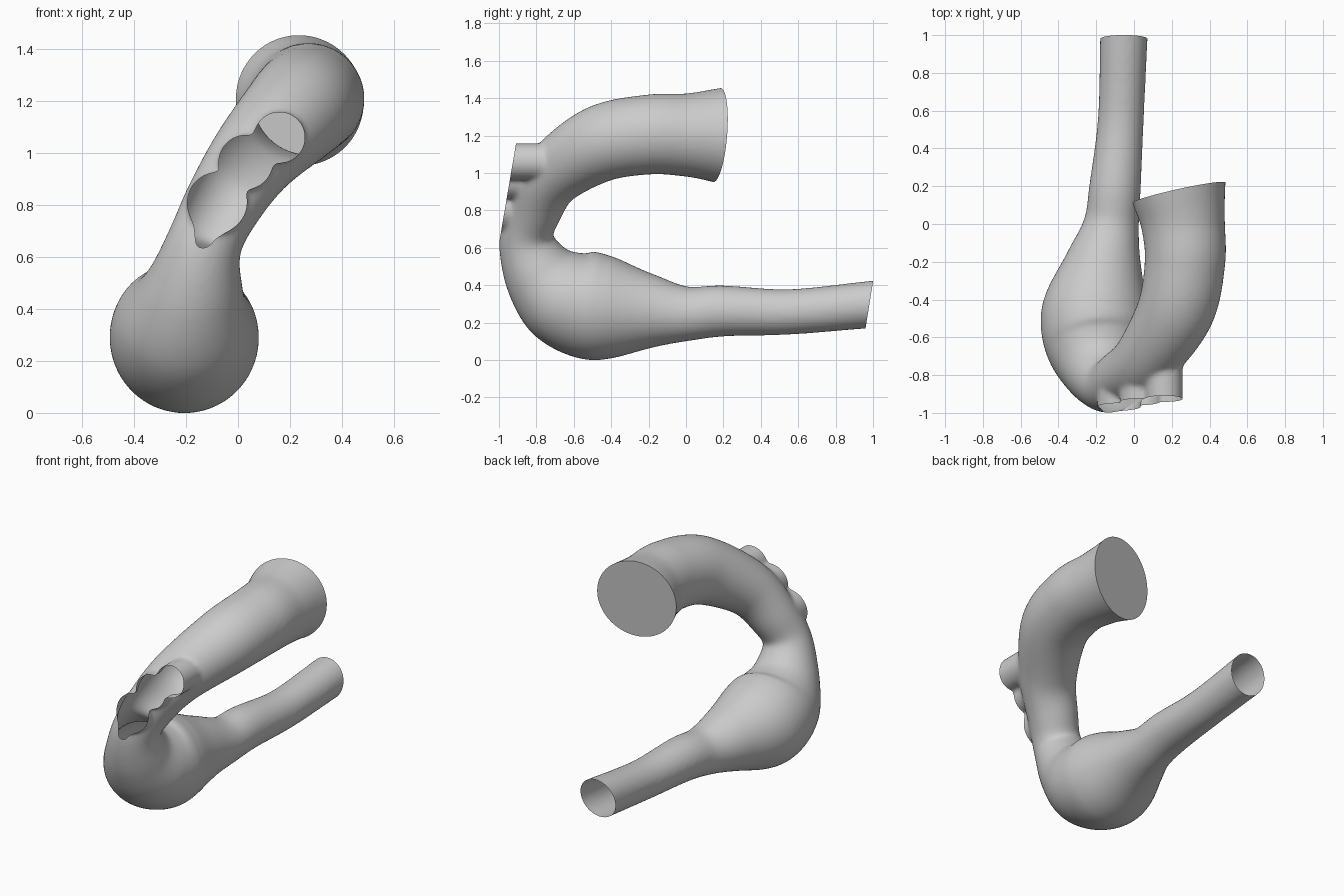
import bpy, bmesh, math
from mathutils import Vector

if "Cube" in bpy.data.objects:
    bpy.data.objects.remove(bpy.data.objects["Cube"])

# centreline stations: x, y, z, radius (ends run past their cut planes)
STATIONS = [
    (-0.05, 1.10, 0.307, 0.128), (-0.055, 0.95, 0.293, 0.125),
    (-0.07, 0.55, 0.257, 0.121), (-0.10, 0.20, 0.262, 0.136),
    (-0.12, 0.00, 0.247, 0.147), (-0.16, -0.20, 0.260, 0.203),
    (-0.195, -0.40, 0.275, 0.272), (-0.207, -0.53, 0.295, 0.287),
    (-0.195, -0.67, 0.355, 0.262), (-0.17, -0.79, 0.48, 0.195),
    (-0.13, -0.853, 0.65, 0.146), (-0.055, -0.81, 0.81, 0.150),
    (0.065, -0.71, 0.99, 0.170), (0.22, -0.46, 1.155, 0.204),
    (0.270, -0.20, 1.205, 0.213), (0.260, 0.00, 1.203, 0.222),
    (0.235, 0.165, 1.200, 0.252), (0.215, 0.29, 1.195, 0.280),
]
SIDE = Vector((0.9, 0, -0.43))
SIDES, STEPS = 64, 8


def catmull(pts):
    p = [Vector(q) for q in pts]
    p = [2 * p[0] - p[1]] + p + [2 * p[-1] - p[-2]]
    out = []
    for i in range(1, len(p) - 2):
        a, b, c, d = p[i - 1:i + 3]
        for k in range(STEPS):
            t = k / STEPS
            out.append(0.5 * (2 * b + (c - a) * t + (2 * a - 5 * b + 4 * c - d) * t * t
                              + (3 * b - a - 3 * c + d) * t ** 3))
    return out + [p[-2]]


def sweep(name, path):
    """Closed round tube through (x, y, z, radius) samples."""
    bm = bmesh.new()
    rings = []
    for i, s in enumerate(path):
        tan = (path[min(i + 1, len(path) - 1)] - path[max(i - 1, 0)]).to_3d().normalized()
        b = (SIDE - tan * SIDE.dot(tan)).normalized()
        n = tan.cross(b)
        rings.append([bm.verts.new(s.to_3d() + s[3] * (b * math.cos(w) + n * math.sin(w)))
                      for w in (math.tau * j / SIDES for j in range(SIDES))])
    for r, q in zip(rings, rings[1:]):
        for j in range(SIDES):
            k = (j + 1) % SIDES
            bm.faces.new((r[j], r[k], q[k], q[j]))
    bm.faces.new(rings[0][::-1])
    bm.faces.new(rings[-1])
    bmesh.ops.recalc_face_normals(bm, faces=bm.faces)
    me = bpy.data.meshes.new(name)
    bm.to_mesh(me)
    bm.free()
    ob = bpy.data.objects.new(name, me)
    bpy.context.collection.objects.link(ob)
    return ob


vessel = sweep("curved_vessel", catmull(STATIONS))

# branch stubs pointing forward: x, z, radius, inner end y
stubs = []
for x, z, r, y in [(0.16, 1.06, 0.098, -0.63), (0.03, 0.965, 0.104, -0.72),
                   (-0.08, 0.81, 0.115, -0.82)]:
    stub = sweep("branch_stub", [Vector((x, y, z, r)), Vector((x, -1.12, z, r))])
    stub.hide_render = True
    stubs.append(stub)
    m = vessel.modifiers.new("join_stub", 'BOOLEAN')
    m.operation, m.solver, m.object = 'UNION', 'EXACT', stub

# blend the joints softly
m = vessel.modifiers.new("blend", 'REMESH')
m.mode, m.voxel_size = 'VOXEL', 0.012
m = vessel.modifiers.new("soften", 'SMOOTH')
m.factor, m.iterations = 0.5, 10
dg = bpy.context.evaluated_depsgraph_get()
baked = bpy.data.meshes.new_from_object(vessel.evaluated_get(dg))
vessel.modifiers.clear()
vessel.data = baked
for s in stubs:
    bpy.data.objects.remove(s)

# cut the three ends: front opening, thin end (open), wide end (capped)
bm = bmesh.new()
bm.from_mesh(baked)


def cut(co, no, zmin=-1.0, cap=False):
    faces = [f for f in bm.faces if f.calc_center_median().z > zmin]
    geom = set(faces)
    for f in faces:
        geom.update(f.verts)
        geom.update(f.edges)
    res = bmesh.ops.bisect_plane(bm, geom=list(geom), plane_co=co, plane_no=no,
                                 clear_outer=True)
    if cap:
        bmesh.ops.contextual_create(
            bm, geom=[e for e in res["geom_cut"] if isinstance(e, bmesh.types.BMEdge)])


cut((0, -0.995, 0.65), (0, -1, 0.17))
cut((-0.055, 0.98, 0.295), (0, 1, -0.16))
cut((0.235, 0.165, 1.2), (-0.22, 1, -0.08), zmin=0.75, cap=True)
bmesh.ops.recalc_face_normals(bm, faces=bm.faces)
bm.to_mesh(baked)
bm.free()

bpy.ops.object.select_all(action='DESELECT')
vessel.select_set(True)
bpy.context.view_layer.objects.active = vessel
bpy.ops.object.shade_smooth_by_angle(angle=math.radians(40))
